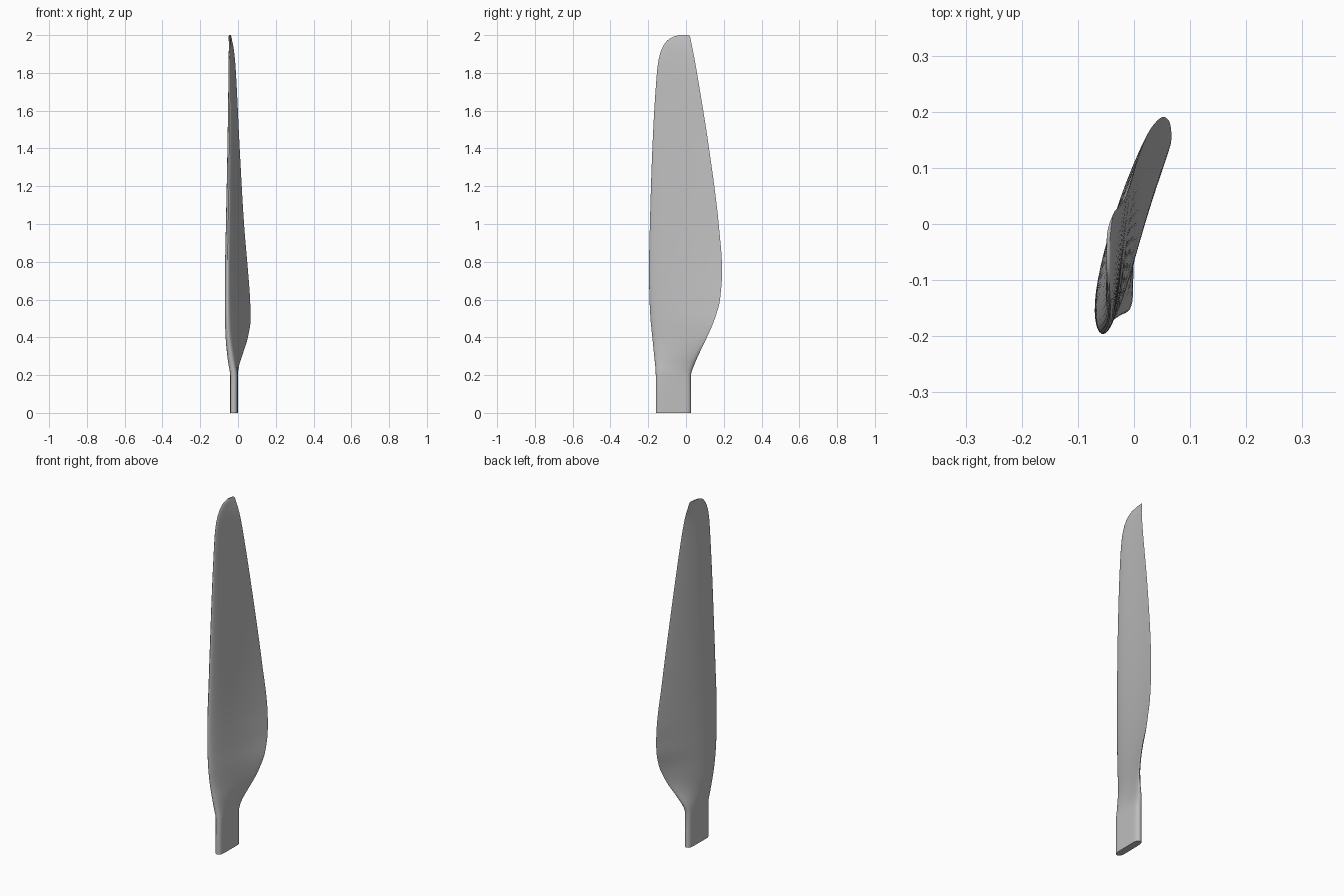
import bpy
import bmesh
from math import cos, pi, sqrt
from mathutils import Vector

cube = bpy.data.objects.get("Cube")
if cube:
    bpy.data.objects.remove(cube, do_unlink=True)

# Blade stations: height, leading x, leading y, trailing x, trailing y, thickness, airfoil blend
STATIONS = [
    (0.20, -.022, -.160, -.020, .026, .040, 0),
    (0.25, -.031, -.163, -.008, .042, .043, .2),
    (0.30, -.040, -.168, .015, .063, .046, .5),
    (0.40, -.053, -.178, .052, .111, .048, .9),
    (0.50, -.057, -.188, .067, .153, .050, 1),
    (0.60, -.058, -.193, .064, .180, .049, 1),
    (0.75, -.057, -.196, .053, .191, .046, 1),
    (1.00, -.052, -.191, .032, .173, .040, 1),
    (1.40, -.046, -.178, .009, .122, .030, 1),
    (1.80, -.043, -.154, -.011, .058, .020, 1),
    (1.88, -.043, -.143, -.017, .044, .017, 1),
    (1.93, -.043, -.127, -.023, .034, .014, 1),
    (1.97, -.044, -.100, -.031, .026, .011, 1),
    (1.99, -.045, -.070, -.035, .022, .009, 1),
    (2.00, -.046, -.035, -.038, .015, .006, 1),
]
HALF = 22     # points along each face of a section


def slope(i, k):
    """Limited tangent, so the outline never overshoots."""
    if i == 0 or i == len(STATIONS) - 1:
        return 0 if i == 0 else (STATIONS[i][k] - STATIONS[i-1][k]) / (STATIONS[i][0] - STATIONS[i-1][0])
    a, b, c = STATIONS[i-1:i+2]
    d0, d1 = (b[k] - a[k]) / (b[0] - a[0]), (c[k] - b[k]) / (c[0] - b[0])
    return 2 * d0 * d1 / (d0 + d1) if d0 * d1 > 0 else 0


def interpolate(i, s):
    a, b = STATIONS[i], STATIONS[i+1]
    h = b[0] - a[0]
    row = [a[0] + s * h]
    for k in range(1, len(a)):
        row.append((2*s**3 - 3*s**2 + 1) * a[k] + (s**3 - 2*s**2 + s) * h * slope(i, k)
                   + (3*s**2 - 2*s**3) * b[k] + (s**3 - s**2) * h * slope(i+1, k))
    return row


def section(z, lx, ly, tx, ty, thick, blend):
    """Closed loop that changes from a rounded bar to a cambered airfoil."""
    lead, trail = Vector((lx, ly, z)), Vector((tx, ty, z))
    chord = trail - lead
    normal = Vector((-chord.y, chord.x, 0)).normalized()    # towards -x
    loop = []
    for j in range(2 * HALF):
        u = (1 - cos(pi * j / HALF)) / 2
        side = 1 if j <= HALF else -1
        bar = sqrt(max(0, 1 - abs(2*u - 1)**8)) / 2
        foil = 5 * (.2969*sqrt(u) - .126*u - .3516*u**2 + .2843*u**3 - .1036*u**4)
        foil += .05 * bar                                   # blunt trailing edge
        camber = blend * .3 * thick * 4 * u * (1 - u)
        offset = camber + side * thick * ((1 - blend) * bar + blend * foil)
        loop.append(lead + chord * u + normal * offset)
    return loop


# Straight root, then the swept and twisted blade
rows = [(z,) + STATIONS[0][1:] for z in (0, .1)]
for i in range(len(STATIONS) - 1):
    steps = max(2, round((STATIONS[i+1][0] - STATIONS[i][0]) / .025))
    rows += [interpolate(i, s / steps) for s in range(steps)]
rows.append(STATIONS[-1])

bm = bmesh.new()
loops = [[bm.verts.new(p) for p in section(*r)] for r in rows]
for low, high in zip(loops, loops[1:]):
    for j in range(2 * HALF):
        k = (j + 1) % (2 * HALF)
        bm.faces.new((low[j], low[k], high[k], high[j]))

# Flat ends
bm.faces.new(loops[0])
bm.faces.new(loops[-1])
bmesh.ops.recalc_face_normals(bm, faces=bm.faces)

mesh = bpy.data.meshes.new("propeller_blade")
bm.to_mesh(mesh)
bm.free()
blade = bpy.data.objects.new("propeller_blade", mesh)
bpy.context.collection.objects.link(blade)

# Plain grey finish
grey = bpy.data.materials.new("light_grey")
grey.use_nodes = True
colour = (.52, .52, .52, 1)
grey.diffuse_color = colour
grey.node_tree.nodes["Principled BSDF"].inputs["Base Color"].default_value = colour
mesh.materials.append(grey)

bpy.ops.object.select_all(action='DESELECT')
blade.select_set(True)
bpy.context.view_layer.objects.active = blade
bpy.ops.object.shade_smooth_by_angle(angle=pi / 4)
